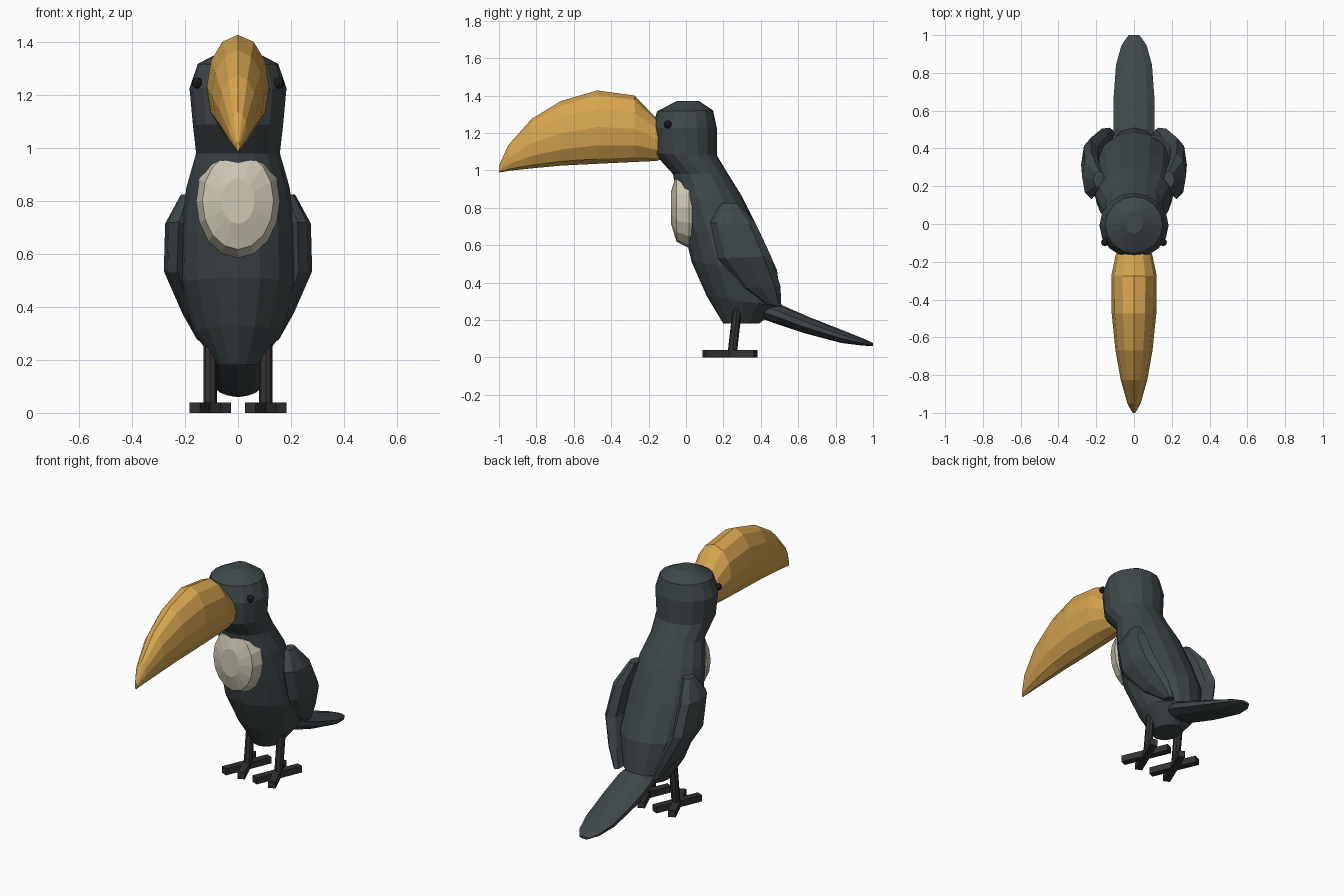
import bpy, bmesh
from math import sin, cos, pi, radians
from mathutils import Vector, Matrix

if "Cube" in bpy.data.objects:
    bpy.data.objects.remove(bpy.data.objects["Cube"])


def material(name, rgb):
    m = bpy.data.materials.new(name)
    m.diffuse_color = (*rgb, 1)
    m.use_nodes = True
    m.node_tree.nodes["Principled BSDF"].inputs["Base Color"].default_value = m.diffuse_color
    return m


DARK = material("dark_plumage", (0.05, 0.065, 0.07))
BEAK = material("amber_beak", (0.68, 0.38, 0.08))
CREAM = material("cream_bib", (0.61, 0.57, 0.45))
LEG = material("leg_grey", (0.033, 0.032, 0.03))
EYE = material("eye_black", (0.012, 0.012, 0.012))


def finish(name, bm, mat):
    bmesh.ops.recalc_face_normals(bm, faces=bm.faces)
    me = bpy.data.meshes.new(name)
    bm.to_mesh(me)
    bm.free()
    me.materials.append(mat)
    ob = bpy.data.objects.new(name, me)
    bpy.context.collection.objects.link(ob)
    return ob


def skin(name, rings, mat):
    """Join rings of points into a closed skin."""
    bm = bmesh.new()
    loops = [[bm.verts.new(p) for p in r] for r in rings]
    n = len(loops[0])
    for a, b in zip(loops, loops[1:]):
        for i in range(n):
            j = (i + 1) % n
            bm.faces.new((a[i], a[j], b[j], b[i]))
    bm.faces.new(loops[0])
    bm.faces.new(loops[-1])
    return finish(name, bm, mat)


def loft(name, rows, sides, mat):
    """rows: (x centre, y, z of one edge, y, z of opposite edge, half width)."""
    rings = []
    for x, y0, z0, y1, z1, w in rows:
        c = Vector((x, (y0 + y1) / 2, (z0 + z1) / 2))
        half = Vector((0, (y0 - y1) / 2, (z0 - z1) / 2))
        rings.append([c + half * cos(2 * pi * i / sides) + Vector((w * sin(2 * pi * i / sides), 0, 0))
                      for i in range(sides)])
    return skin(name, rings, mat)


# body and head in one skin
loft("body", [
    (0, .20, .18, .39, .18, .08),
    (0, .11, .33, .51, .27, .165),
    (0, .03, .51, .487, .465, .22),
    (0, -.01, .68, .39, .68, .215),
    (0, -.04, .84, .30, .86, .195),
    (0, -.07, .98, .225, .98, .158),
    (0, -.17, 1.09, .165, 1.08, .17),
    (0, -.18, 1.225, .165, 1.225, .183),
    (0, -.155, 1.315, .145, 1.32, .152),
    (0, -.05, 1.37, .07, 1.37, .05),
], 16, DARK)

# beak
loft("beak", [
    (0, -.12, 1.06, -.12, 1.25, .08),
    (0, -.16, 1.05, -.17, 1.29, .097),
    (0, -.27, 1.045, -.275, 1.40, .12),
    (0, -.475, 1.035, -.475, 1.427, .118),
    (0, -.67, 1.025, -.67, 1.37, .098),
    (0, -.83, 1.01, -.825, 1.275, .07),
    (0, -.95, .997, -.95, 1.135, .035),
    (0, -1.0, .988, -1.0, 1.025, .007),
], 12, BEAK)

# pale chest bib
skin("bib", [[(.158 * s * sin(2 * pi * i / 16), y, .80 + .215 * s * cos(2 * pi * i / 16))
              for i in range(16)]
             for y, s in ((.06, .9), (.015, 1), (-.05, .85), (-.08, .4))], CREAM)

# tail
loft("tail", [
    (0, .37, .22, .42, .31, .09),
    (0, .48, .18, .51, .28, .115),
    (0, .63, .13, .66, .215, .115),
    (0, .83, .077, .85, .14, .10),
    (0, .94, .063, .95, .10, .07),
    (0, 1.0, .06, 1.0, .077, .03),
], 10, DARK)

for s, side in ((-1, "left"), (1, "right")):
    # wing
    loft("wing_" + side, [
        (s * .185, .19, .825, .28, .825, .03),
        (s * .225, .13, .72, .375, .71, .05),
        (s * .23, .17, .53, .455, .54, .05),
        (s * .17, .30, .37, .505, .38, .04),
        (s * .13, .43, .285, .51, .27, .025),
    ], 8, DARK)

    # leg
    loft("leg_" + side, [
        (s * .105, .222, .02, .272, .02, .025),
        (s * .105, .252, .28, .302, .28, .025),
    ], 8, LEG)

    # crossed toes, two forward and two back
    for k, label in ((-1, "inner"), (1, "outer")):
        bm = bmesh.new()
        bmesh.ops.create_cube(bm, size=1, matrix=Matrix.Translation((s * .105, .235, .02))
                              @ Matrix.Rotation(radians(23 * k), 4, 'Z')
                              @ Matrix.Diagonal((.042, .30, .04, 1)))
        finish(f"toes_{side}_{label}", bm, LEG)

    # eye
    bm = bmesh.new()
    bmesh.ops.create_uvsphere(bm, u_segments=8, v_segments=6, radius=.021,
                              matrix=Matrix.Translation((s * .154, -.097, 1.245)))
    finish("eye_" + side, bm, EYE)
